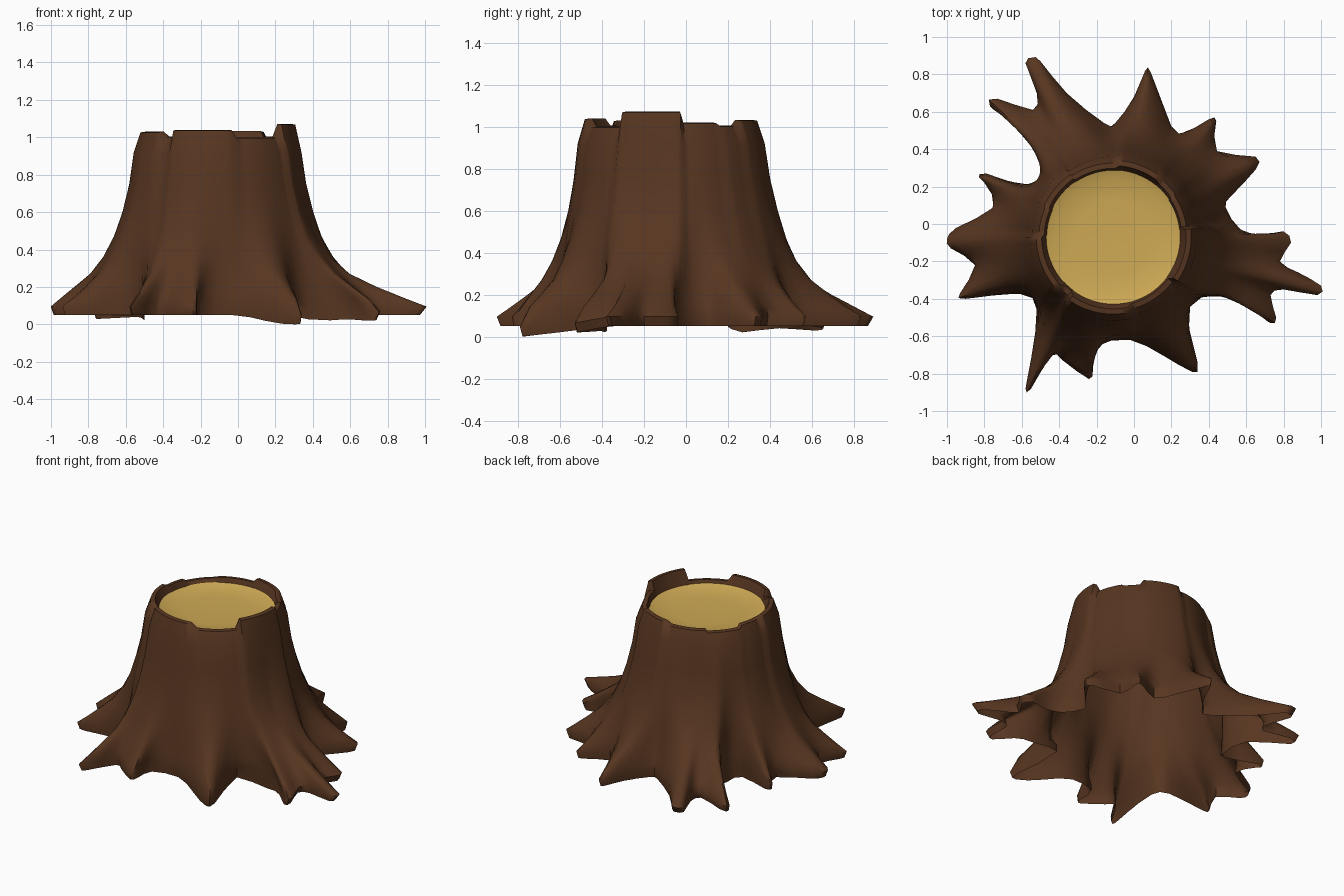
import bpy, bmesh, math
from mathutils import Vector

if "Cube" in bpy.data.objects:
    bpy.data.objects.remove(bpy.data.objects["Cube"])

def material(name, col):
    m = bpy.data.materials.new(name)
    m.diffuse_color = (*col, 1)
    m.use_nodes = True
    m.node_tree.nodes["Principled BSDF"].inputs["Base Color"].default_value = m.diffuse_color
    return m

bark = material("bark brown", (0.094, 0.036, 0.0145))
wood = material("cut wood yellow", (0.62, 0.40, 0.09))
CENTRE = Vector((-0.11, -0.07))

# root outline seen from above, counter-clockwise
OUT = [(.49, .09), (.57, -.03), (.70, -.06), (.80, -.04), (.84, -.10), (.78, -.20), (.88, -.26), (1, -.33),
       (.98, -.38), (.80, -.35), (.73, -.38), (.76, -.50), (.73, -.53), (.62, -.43), (.50, -.39), (.28, -.41),
       (.34, -.74), (.31, -.79), (.15, -.70), (-.02, -.62), (-.20, -.65), (-.22, -.77), (-.24, -.83),
       (-.38, -.73), (-.44, -.70), (-.55, -.88), (-.58, -.88), (-.55, -.72), (-.52, -.45), (-.60, -.37),
       (-.90, -.40), (-.93, -.37), (-.85, -.22), (-.98, -.13), (-1, -.08), (-.95, -.02), (-.75, .09),
       (-.80, .22), (-.83, .25), (-.79, .27), (-.57, .20), (-.50, .27), (-.54, .45), (-.77, .63),
       (-.73, .67), (-.54, .61), (-.52, .70), (-.58, .86), (-.54, .89), (-.50, .87), (-.36, .70),
       (-.16, .54), (-.10, .54), (0, .68), (.06, .82), (.09, .81), (.17, .60), (.24, .48), (.40, .56),
       (.44, .55), (.44, .39), (.65, .36), (.65, .29), (.52, .15)][::-1]

# double the outline with rounded midpoints
P = [Vector(p) for p in OUT]
n = len(P)
B = []
for i in range(n):
    B += [P[i], (9 * (P[i] + P[(i + 1) % n]) - P[i - 1] - P[(i + 2) % n]) / 16]
N = len(B)

def smooth(pts, times):
    for _ in range(times):
        pts = [pts[i - 1] / 4 + pts[i] / 2 + pts[(i + 1) % N] / 4 for i in range(N)]
    return pts

def angle(p):
    return math.atan2(*(p - CENTRE).yx)

ANG = [angle(p) for p in smooth(B, 60)]

# broken bark slabs round the rim: start angle, top height, outward step
SLABS = [(-180, 1.03, .01), (-138, 1.005, -.008), (-126, 1.04, .01), (-77, 1.0, -.006), (-36, 1.072, .014),
         (8, 1.02, -.008), (33, 1.005, .0), (52, 1.033, .008), (88, 1.01, -.006), (125, 1.0, .004), (155, 1.02, -.004)]

def slab(a):
    return [s for s in SLABS if math.degrees(a) >= s[0] or s is SLABS[0]][-1]

def on_circle(a, r):
    return CENTRE + Vector((math.cos(a), math.sin(a))) * r

# lower edge: level, with a few roots dipping to the ground (angle, width, depth)
def ground(p):
    d = math.degrees(angle(p))
    return .05 - sum(h * math.exp(-((d - c) / w) ** 2) for c, w, h in
                     ((-60, 11, .05), (-29, 6, .03), (138, 8, .03)))

def loft(name, rings, mat, cap=None):
    bm = bmesh.new()
    vs = [[bm.verts.new(p) for p in r] for r in rings]
    for r0, r1 in zip(vs, vs[1:]):
        for i in range(len(r0)):
            j = (i + 1) % len(r0)
            bm.faces.new((r0[i], r0[j], r1[j], r1[i]))
    if cap:
        c = bm.verts.new(cap)
        for i in range(len(vs[0])):
            bm.faces.new((c, vs[0][(i + 1) % len(vs[0])], vs[0][i]))
    bmesh.ops.recalc_face_normals(bm, faces=bm.faces)
    if sum(f.normal.z * f.calc_area() for f in bm.faces) < 0:
        bmesh.ops.reverse_faces(bm, faces=bm.faces)
    me = bpy.data.meshes.new(name)
    bm.to_mesh(me)
    bm.free()
    me.materials.append(mat)
    ob = bpy.data.objects.new(name, me)
    bpy.context.collection.objects.link(ob)
    bpy.context.view_layer.objects.active = ob
    ob.select_set(True)
    bpy.ops.object.shade_smooth_by_angle(angle=math.radians(55))
    ob.select_set(False)
    return ob

# rim: inner edge, crest, outer shoulder
rings = [[(*on_circle(a, .352), .965) for a in ANG],
         [(*on_circle(a, .374 + slab(a)[2]), slab(a)[1]) for a in ANG],
         [(*on_circle(a, .402 + slab(a)[2]), slab(a)[1] - .004) for a in ANG]]

# trunk flaring into roots: height, outward share, smoothing of the root outline
FLARE = [(.92, .03, 50), (.75, .12, 36), (.6, .24, 22), (.47, .37, 13), (.36, .51, 8),
         (.27, .65, 4), (.2, .8, 2), (.14, .92, 1), (None, 1, 0), (None, .975, 0)]
for z, f, s in FLARE:
    ring = []
    for a, b in zip(ANG, smooth(B, s)):
        t = on_circle(a, .43 + slab(a)[2])
        share = f ** (1 + 2.7 * max(0, (b - t).length - .3))
        h = z if z else ground(b) + (.045 if f == 1 else 0)
        ring.append((*t.lerp(b, share), h))
    rings.append(ring)
loft("stump_bark", rings, bark)

# cut wood face, slightly dished
steps = [2 * math.pi * i / 48 for i in range(48)]
loft("cut_wood_top", [[(*on_circle(a, r), z) for a in steps] for r, z in ((.2, .955), (.31, .962), (.36, .98))],
     wood, (*CENTRE, .953))
